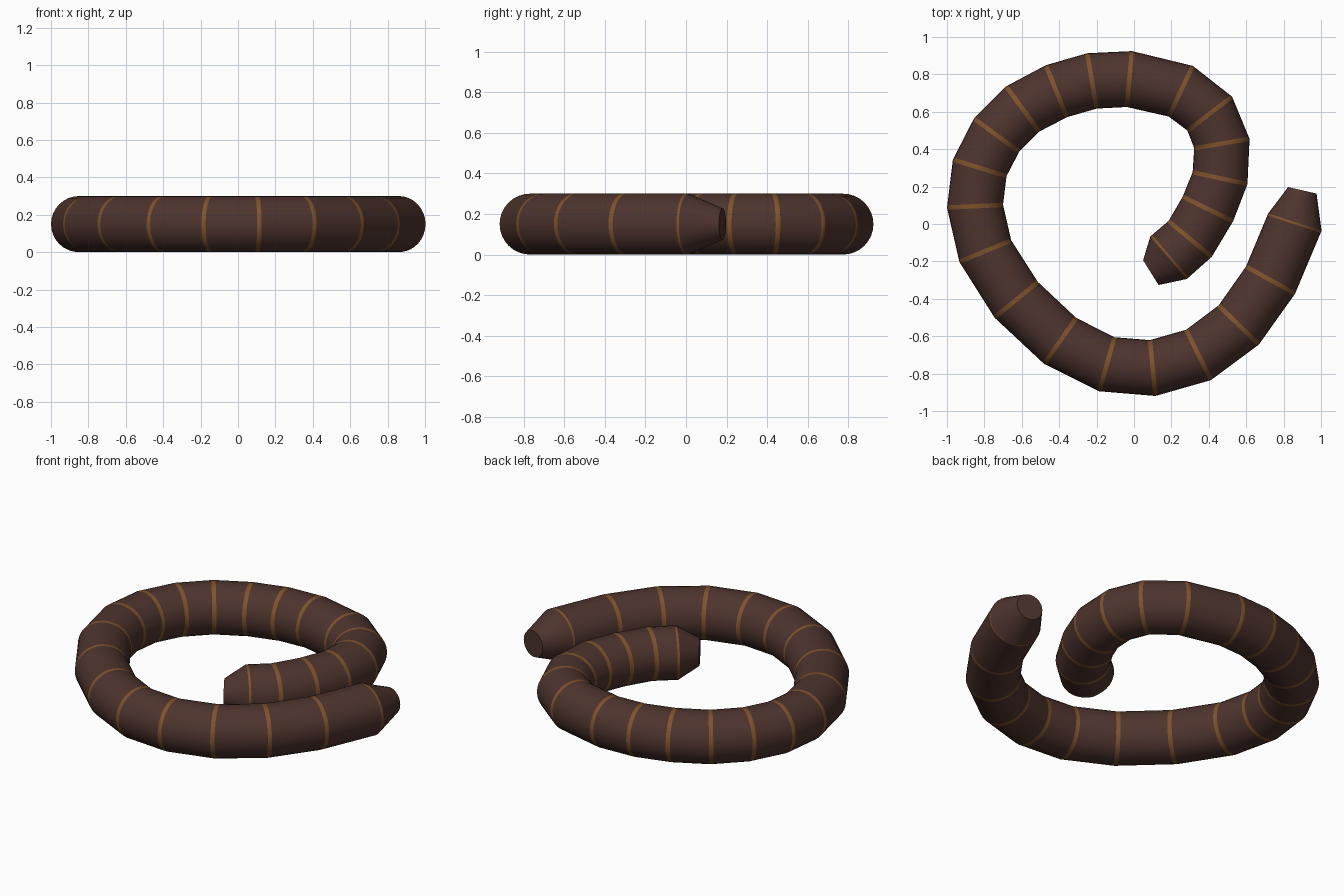
import bpy
import bmesh
import math
from mathutils import Vector

SIDES = 32
RADIUS = 0.15
TIP_RADIUS = 0.078
HALF_BAND = 0.012

cube = bpy.data.objects.get("Cube")
if cube:
    bpy.data.objects.remove(cube, do_unlink=True)


def make_material(name, colour):
    mat = bpy.data.materials.new(name)
    mat.use_nodes = True
    mat.diffuse_color = colour
    bsdf = mat.node_tree.nodes["Principled BSDF"]
    bsdf.inputs["Base Color"].default_value = colour
    bsdf.inputs["Roughness"].default_value = 0.8
    return mat


# Centre line of the coil; the first and last points only steer the end discs
path = [Vector((x, y, RADIUS)) for x, y in (
    (.94, .36), (.90, .18), (.86, .01), (.73, -.30), (.56, -.54),
    (.345, -.70), (.10, -.77), (-.145, -.75), (-.395, -.625), (-.63, -.405),
    (-.795, -.145), (-.85, .095), (-.825, .30), (-.735, .475), (-.595, .615),
    (-.415, .71), (-.225, .765), (-.025, .775), (.25, .71), (.405, .59),
    (.47, .43), (.46, .245), (.395, .08), (.30, -.08), (.185, -.18),
    (.09, -.26), (-.09, -.34))]


def ring_points(i):
    before = (path[i] - path[i - 1]).normalized()
    after = (path[i + 1] - path[i]).normalized()
    side = Vector((0, 0, 1)).cross(before + after).normalized()
    radius = TIP_RADIUS if i in (1, len(path) - 2) else RADIUS
    points = []
    for k in range(SIDES):
        a = math.tau * k / SIDES
        points.append(path[i] + radius * (side * math.cos(a) + Vector((0, 0, math.sin(a)))))
    return points


def blend(ring, other, distance):
    # Loop a short way along the segment towards the neighbouring ring
    return [p + (q - p).normalized() * distance for p, q in zip(ring, other)]


# Loops along the body: each joint gets a narrow painted band around it
rings = [ring_points(i) for i in range(1, len(path) - 1)]
loops = [(rings[0], 0)]
for i in range(1, len(rings) - 1):
    # the end joints carry their band on the body side only
    back = 0.001 if i == 1 else HALF_BAND
    ahead = 0.001 if i == len(rings) - 2 else HALF_BAND
    loops.append((blend(rings[i], rings[i - 1], back), 0))
    loops.append((rings[i], 1))
    loops.append((blend(rings[i], rings[i + 1], ahead), 1))
loops.append((rings[-1], 0))

# Skin the loops and close the blunt ends
bm = bmesh.new()
verts = [[bm.verts.new(p) for p in points] for points, _ in loops]
for j in range(1, len(verts)):
    a, b = verts[j - 1], verts[j]
    for k in range(SIDES):
        n = (k + 1) % SIDES
        face = bm.faces.new((a[k], a[n], b[n], b[k]))
        face.material_index = loops[j][1]
bm.faces.new(verts[0])
bm.faces.new(verts[-1])
bmesh.ops.recalc_face_normals(bm, faces=bm.faces)

mesh = bpy.data.meshes.new("coiled_body")
bm.to_mesh(mesh)
bm.free()
mesh.materials.append(make_material("dark brown", (0.076, 0.034, 0.027, 1)))
mesh.materials.append(make_material("amber brown", (0.21, 0.085, 0.026, 1)))
body = bpy.data.objects.new("coiled_body", mesh)
bpy.context.collection.objects.link(body)

bpy.ops.object.select_all(action="DESELECT")
body.select_set(True)
bpy.context.view_layer.objects.active = body
bpy.ops.object.shade_smooth_by_angle(angle=math.radians(35))
